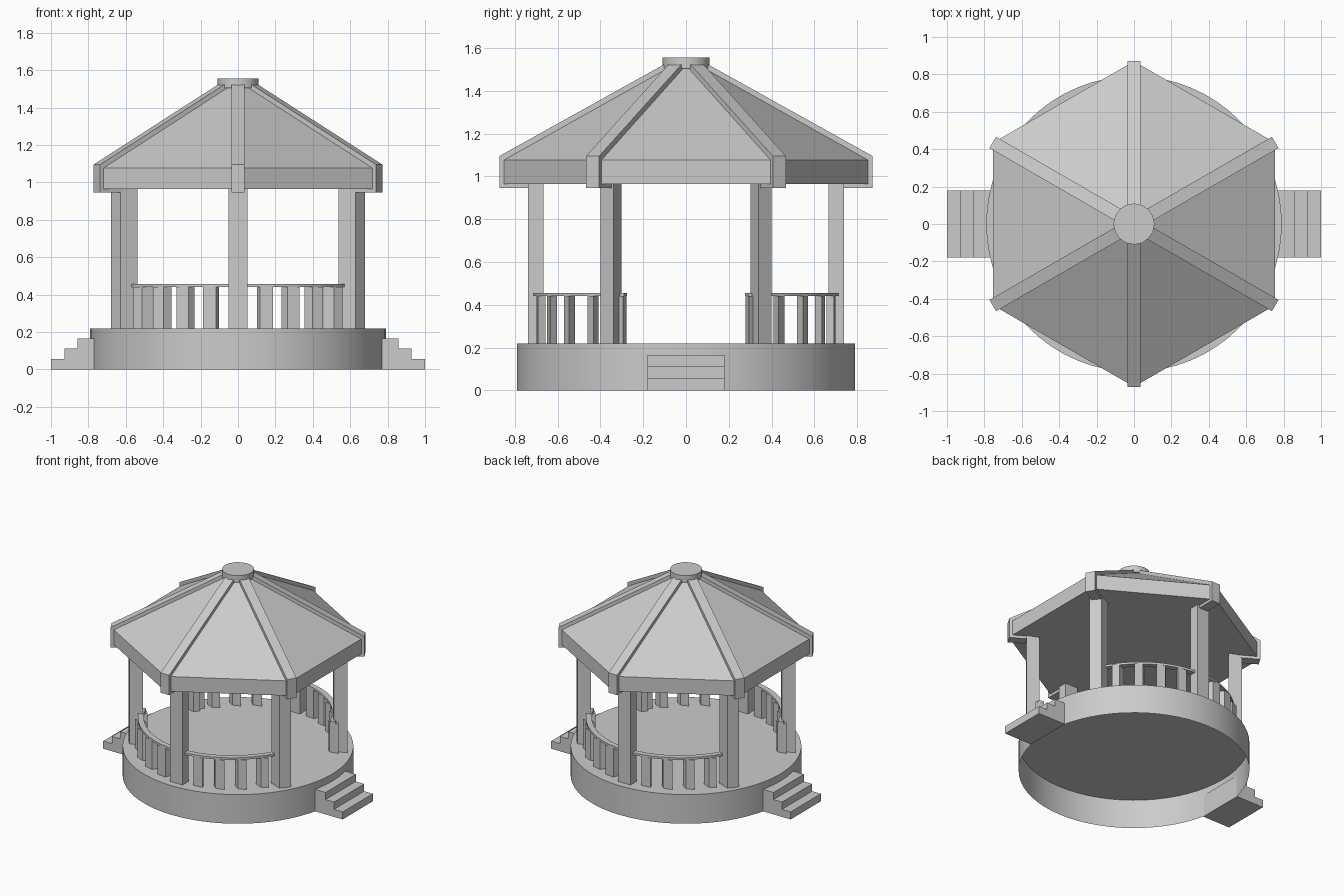
import bpy, bmesh
from math import sin, cos, pi, radians

if "Cube" in bpy.data.objects:
    bpy.data.objects.remove(bpy.data.objects["Cube"], do_unlink=True)

stone = bpy.data.materials.new("light_grey")
stone.use_nodes = True
GREY = (0.6, 0.6, 0.6, 1)
stone.diffuse_color = GREY
stone.node_tree.nodes["Principled BSDF"].inputs["Base Color"].default_value = GREY


def make(name, bm, smooth=False):
    """Turn a bmesh into a named, coloured object."""
    bmesh.ops.recalc_face_normals(bm, faces=bm.faces)
    mesh = bpy.data.meshes.new(name)
    bm.to_mesh(mesh)
    bm.free()
    mesh.materials.append(stone)
    obj = bpy.data.objects.new(name, mesh)
    bpy.context.collection.objects.link(obj)
    if smooth:
        bpy.ops.object.select_all(action="DESELECT")
        obj.select_set(True)
        bpy.context.view_layer.objects.active = obj
        bpy.ops.object.shade_smooth_by_angle(angle=radians(30))
    return obj


def loft(bm, rings, bottom=True, top=True):
    """Skin a list of equal point rings and close the chosen ends."""
    loops = [[bm.verts.new(p) for p in ring] for ring in rings]
    n = len(loops[0])
    for a, b in zip(loops, loops[1:]):
        for i in range(n):
            j = (i + 1) % n
            bm.faces.new((a[i], a[j], b[j], b[i]))
    if bottom:
        bm.faces.new(loops[0][::-1])
    if top:
        bm.faces.new(loops[-1])


def circle(r, z, n, start=0.0):
    return [(r * cos(start + 2 * pi * i / n), r * sin(start + 2 * pi * i / n), z)
            for i in range(n)]


def stretched_bar(bm, cx, cy, turn, sx, sy, z0, z1):
    """Square bar, turned and then flattened along y."""
    corners = [(cx + sx * (u * cos(turn) - v * sin(turn)),
                cy + sy * (u * sin(turn) + v * cos(turn)))
               for u, v in ((-1, -1), (1, -1), (1, 1), (-1, 1))]
    loft(bm, [[(x, y, z) for x, y in corners] for z in (z0, z1)])


FLOOR = 0.22
EAVE = 0.965

# Round platform, open underneath
bm = bmesh.new()
loft(bm, [circle(0.79, 0, 64), circle(0.79, FLOOR, 64)], bottom=False)
make("platform", bm, smooth=True)

# Steps on both sides
profile = [(0.77, 0), (1, 0), (1, 0.057), (0.928, 0.057), (0.928, 0.112),
           (0.858, 0.112), (0.858, 0.166), (0.77, 0.166)]
for side, label in ((1, "left"), (-1, "right")):
    bm = bmesh.new()
    loft(bm, [[(side * x, y, z) for x, z in profile] for y in (-0.18, 0.18)])
    make(label + "_steps", bm)

# Six posts
for k in range(6):
    a = pi / 2 + k * pi / 3
    bm = bmesh.new()
    stretched_bar(bm, 0.702 * cos(a), 0.702 * sin(a), k * pi / 3,
                  0.052, 0.036, FLOOR, EAVE)
    make(f"post_{k + 1}", bm)

# Curved railings with balusters at front and back
RX, RY, RAIL_BOTTOM, RAIL_TOP = 0.65, 0.695, 0.44, 0.456
for side, label in ((-1, "front"), (1, "back")):
    bm = bmesh.new()
    for i in range(-5, 6):
        t = radians(12.84 * i)
        stretched_bar(bm, RX * sin(t), side * RY * cos(t), -side * t,
                      0.036, 0.018, FLOOR, RAIL_BOTTOM)
    make(label + "_balusters", bm)

    bm = bmesh.new()
    sections = []
    for i in range(-16, 17):
        t = radians(66) * i / 16
        sections.append([((RX + d) * sin(t), side * (RY + d) * cos(t), z)
                         for d, z in ((-0.02, RAIL_BOTTOM), (0.02, RAIL_BOTTOM),
                                      (0.02, RAIL_TOP), (-0.02, RAIL_TOP))])
    loft(bm, sections)
    make(label + "_handrail", bm, smooth=True)

# Six-sided roof with an upright fascia
bm = bmesh.new()
loft(bm, [circle(r, z, 6, pi / 2)
          for r, z in ((0.87, EAVE), (0.87, 1.077), (0.09, 1.514))])
make("roof", bm)

# Hip ribs over the roof corners
rib = [(0.872, 0.945), (0.872, 1.095), (0.085, 1.533),
       (0.085, 1.45), (0.70, 1.0), (0.70, 0.945)]
for k in range(6):
    a = pi / 2 + k * pi / 3
    bm = bmesh.new()
    loft(bm, [[(r * cos(a) - w * sin(a), r * sin(a) + w * cos(a), z) for r, z in rib]
              for w in (-0.035, 0.035)])
    make(f"roof_rib_{k + 1}", bm)

# Round cap at the peak
bm = bmesh.new()
loft(bm, [circle(0.11, 1.505, 16), circle(0.11, 1.556, 16)])
make("roof_cap", bm, smooth=True)
